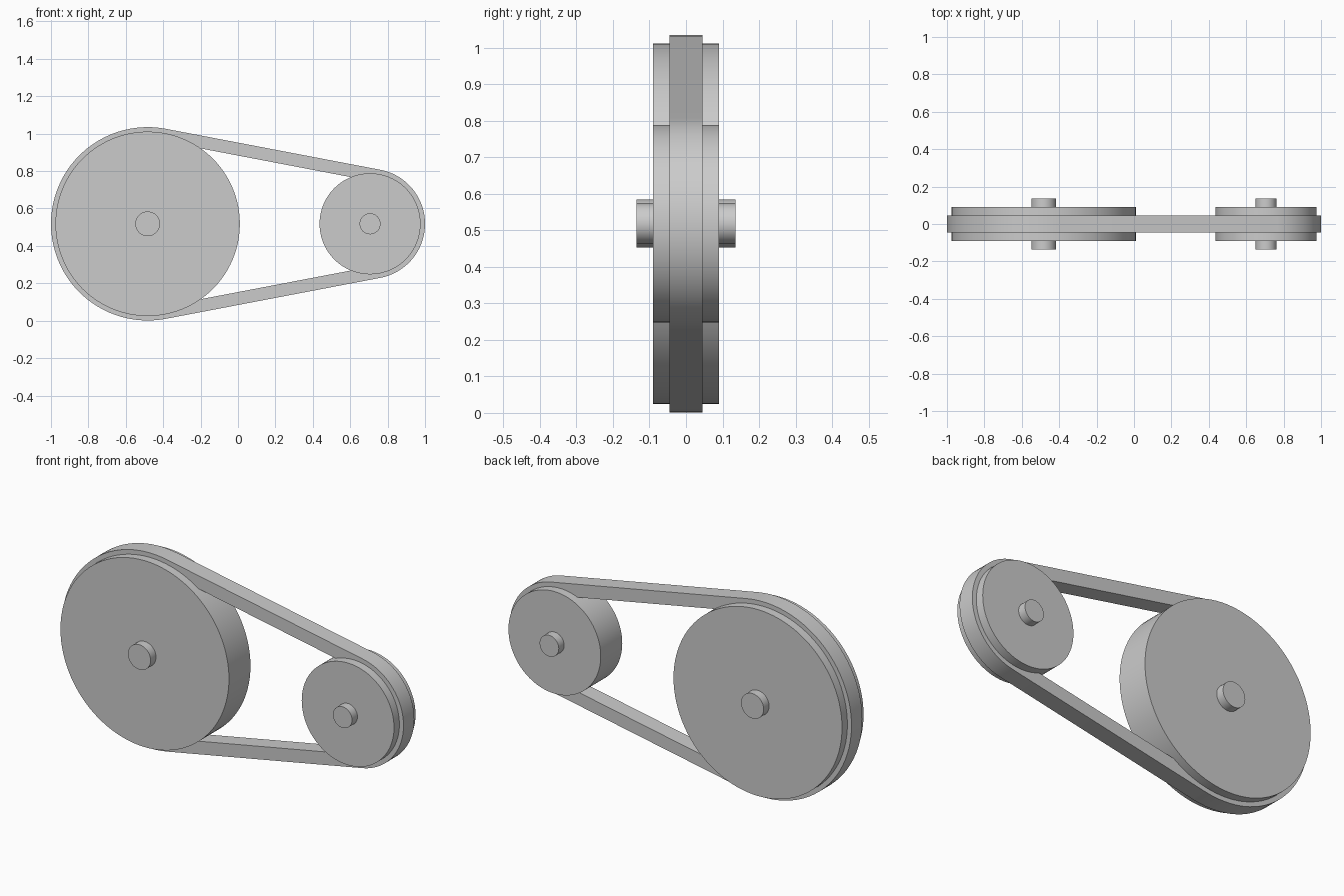
import bpy, bmesh
from math import pi, sin, cos, asin, radians

if "Cube" in bpy.data.objects:
    bpy.data.objects.remove(bpy.data.objects["Cube"], do_unlink=True)

mat = bpy.data.materials.new("light grey")
mat.use_nodes = True
grey = (0.6, 0.6, 0.6, 1)
mat.diffuse_color = grey
mat.node_tree.nodes["Principled BSDF"].inputs["Base Color"].default_value = grey

AXIS_Z = 0.518
BIG_X, BIG_R = -0.483, 0.517        # belt outer radius round each wheel
SMALL_X, SMALL_R = 0.706, 0.294
BELT_THICK, BELT_HALF = 0.068, 0.045
RIM_INSET = 0.024                   # wheel rim lies this far inside the belt's outside


def finish(obj):
    obj.data.materials.append(mat)
    bpy.ops.object.select_all(action='DESELECT')
    obj.select_set(True)
    bpy.context.view_layer.objects.active = obj
    bpy.ops.object.shade_smooth_by_angle(angle=radians(30))


def disc(name, x, radius, depth, sides=96):
    bpy.ops.mesh.primitive_cylinder_add(vertices=sides, radius=radius, depth=depth,
                                        location=(x, 0, AXIS_Z), rotation=(pi / 2, 0, 0))
    obj = bpy.context.object
    obj.name = name
    finish(obj)


def belt_loop(inset, steps=48):
    """Two arcs joined by their common tangents, shrunk by inset."""
    lean = pi / 2 - asin((BIG_R - SMALL_R) / (SMALL_X - BIG_X))
    points = []
    for x, r, start, end in ((SMALL_X, SMALL_R, -lean, lean),
                             (BIG_X, BIG_R, lean, 2 * pi - lean)):
        for i in range(steps + 1):
            a = start + (end - start) * i / steps
            points.append((x + (r - inset) * cos(a), AXIS_Z + (r - inset) * sin(a)))
    return points


# Wheels and their axle stubs
disc("large_wheel", BIG_X, BIG_R - RIM_INSET, 0.18)
disc("small_wheel", SMALL_X, SMALL_R - RIM_INSET, 0.18)
disc("large_wheel_axle", BIG_X, 0.066, 0.27, 64)
disc("small_wheel_axle", SMALL_X, 0.056, 0.27, 64)

# Belt: a rectangular section swept round both wheels
bm = bmesh.new()
rings = [[bm.verts.new((x, y, z)) for x, z in belt_loop(inset)]
         for inset, y in ((0, -BELT_HALF), (0, BELT_HALF),
                          (BELT_THICK, BELT_HALF), (BELT_THICK, -BELT_HALF))]
count = len(rings[0])
for k in range(4):
    a, b = rings[k], rings[(k + 1) % 4]
    for i in range(count):
        j = (i + 1) % count
        bm.faces.new((a[i], a[j], b[j], b[i]))
bmesh.ops.recalc_face_normals(bm, faces=bm.faces)
mesh = bpy.data.meshes.new("belt")
bm.to_mesh(mesh)
bm.free()
belt = bpy.data.objects.new("belt", mesh)
bpy.context.collection.objects.link(belt)
finish(belt)
